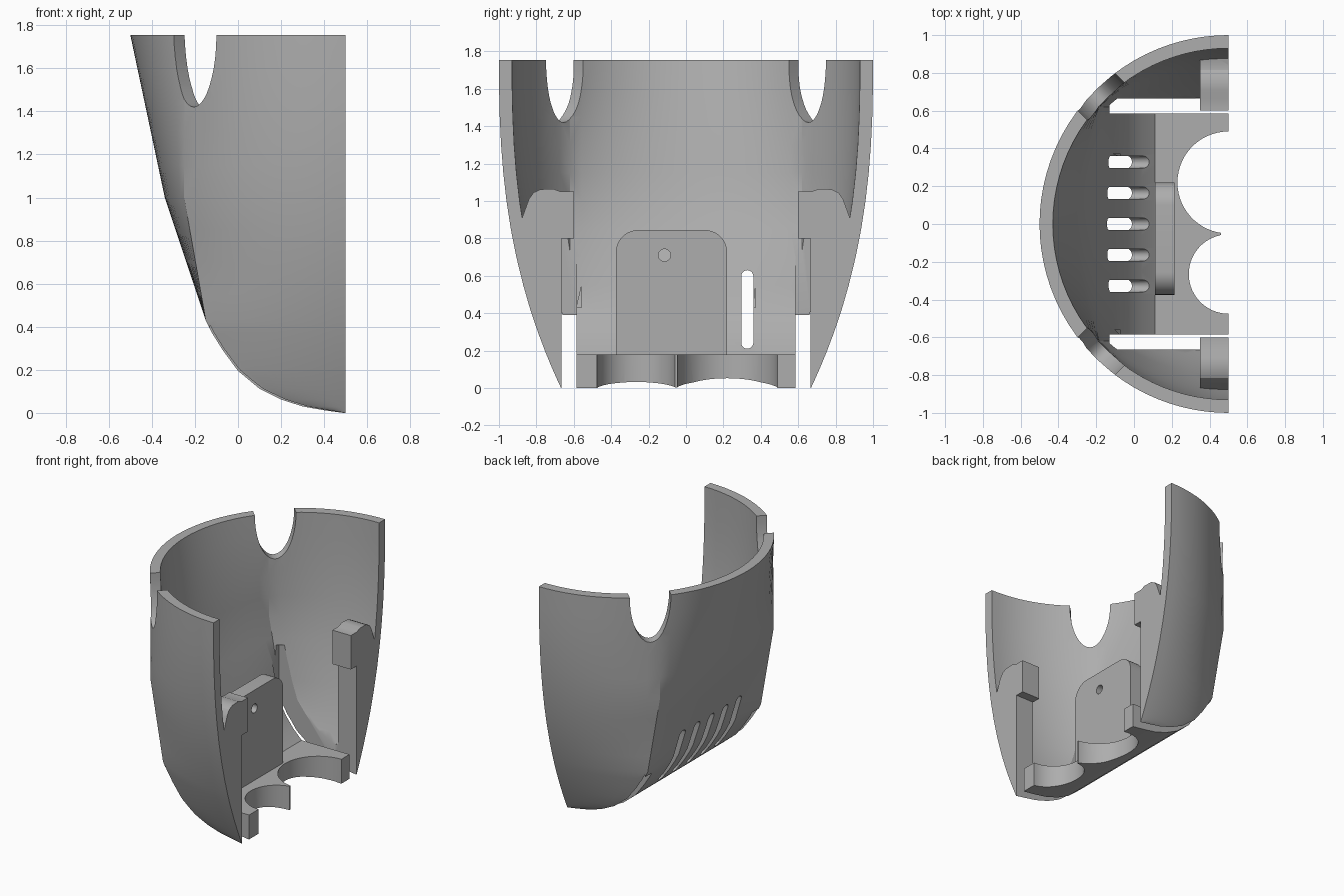
import bpy, bmesh, math
from mathutils import Vector

if "Cube" in bpy.data.objects:
    bpy.data.objects.remove(bpy.data.objects["Cube"])

TOP = 1.755
EDGE = 0.5        # open side of the shell


def mesh_object(name, bm):
    bmesh.ops.recalc_face_normals(bm, faces=bm.faces)
    me = bpy.data.meshes.new(name)
    bm.to_mesh(me)
    bm.free()
    ob = bpy.data.objects.new(name, me)
    bpy.context.collection.objects.link(ob)
    return ob


def loft(name, rings):
    """Closed solid through equal-length rings of points."""
    bm = bmesh.new()
    vs = [[bm.verts.new(p) for p in r] for r in rings]
    n = len(vs[0])
    for a, b in zip(vs, vs[1:]):
        for i in range(n):
            j = (i + 1) % n
            bm.faces.new((a[i], a[j], b[j], b[i]))
    bm.faces.new(vs[0][::-1])
    bm.faces.new(vs[-1])
    return mesh_object(name, bm)


def prism_x(name, profile, x0, x1):
    """Extrude a (y, z) profile along x."""
    return loft(name, [[(x, y, z) for y, z in profile] for x in (x0, x1)])


def arc(cy, cz, r, a0, a1, n=10):
    return [(cy + r * math.cos(math.radians(a0 + (a1 - a0) * i / n)),
             cz + r * math.sin(math.radians(a0 + (a1 - a0) * i / n))) for i in range(n + 1)]


def boolean(target, tool, op="DIFFERENCE"):
    m = target.modifiers.new("cut", "BOOLEAN")
    m.object, m.operation, m.solver = tool, op, "EXACT"
    bpy.context.view_layer.objects.active = target
    bpy.ops.object.modifier_apply(modifier=m.name)
    bpy.data.objects.remove(tool)


def interp(table, z):
    if z <= table[0][0]:
        return table[0][1]
    for (z0, v0), (z1, v1) in zip(table, table[1:]):
        if z <= z1:
            return v0 + (v1 - v0) * (z - z0) / (z1 - z0)
    return table[-1][1]


def half_width(z):
    u = max(0, 1 - z / TOP)
    return 0.668 + 0.332 * (1 - u ** 2.5)


def section(z, back, corner, yc, w, radius, reach=0):
    """Horizontal outline: curved sides, corners, gently bowed back."""
    side = []
    for i in range(12):
        t = i / 12
        k = 1 - (yc / w) ** 2
        side.append((EDGE + (corner - EDGE) * t, w * math.sqrt(1 - k * t * t)))
    drop = 1 - math.sqrt(1 - (yc / radius) ** 2)
    mid = []
    for i in range(21):
        y = yc * (1 - i / 10)
        d = (1 - math.sqrt(1 - (y / radius) ** 2)) / drop
        mid.append((back + (corner - back) * d, y))
    pts = side + mid + [(x, -y) for x, y in reversed(side)]
    if reach:
        pts = [(EDGE + reach, w)] + pts + [(EDGE + reach, -w)]
    return [(x, y, z) for x, y in pts]


# Outer body
heel = [(0, .49), (.012, .4), (.03, .3), (.062, .2), (.112, .1), (.195, 0),
        (.29, -.07), (.37, -.12), (.43, -.15)]
back = heel + [(1.0, -.34), (TOP, -.5)]
corner = heel + [(1.0, -.25), (TOP, -.25)]
levels = [z for z, x in heel] + [.55, .7, .85, 1.0, 1.15, 1.3, 1.45, 1.6, TOP]
shell = loft("heel_shell", [section(z, interp(back, z), interp(corner, z), .66,
                                    half_width(z), 1.0) for z in levels])

# Hollow, with a flat floor
inner_heel = [(.18, .11), (.25, .04), (.33, -.02), (.43, -.075)]
inner_back = inner_heel + [(1.0, -.27), (TOP, -.43)]
inner_corner = inner_heel + [(1.0, -.18), (TOP, -.193)]
levels = [z for z, x in inner_heel] + [.55, .7, .85, 1.0, 1.15, 1.3, 1.45, 1.6, TOP, TOP + .2]
hollow = loft("hollow", [section(z, interp(inner_back, z), interp(inner_corner, z), .62,
                                 half_width(z) - .07, .93, .2) for z in levels])

# Side pillars and mounting plate are left standing inside the hollow
for s in (1, -1):
    rib = [(.6, -.1), (.6, 1.05), (.67, 1.05), (.71, 1.065), (.78, 1.062),
           (.815, 1.045), (.84, 1.01), (.88, .9), (1.1, .85), (1.1, -.1)]
    boolean(hollow, prism_x("pillar", [(s * y, z) for y, z in rib], .35, .9))
plate = [(-.375, 0)] + arc(-.255, .725, .12, 180, 90) + arc(.1, .725, .12, 90, 0) + [(.22, 0)]
boolean(hollow, prism_x("plate", plate, .11, .215))
boolean(shell, hollow)

# Gaps between the floor and the sides
for s in (1, -1):
    gap = [(s * .585, -.2), (s * .665, -.2), (s * .665, .8), (s * .585, .8)]
    boolean(shell, prism_x("gap", gap, -.13, .8))

# Vent slots
for i in range(-2, 3):
    y = i * .164
    slot = arc(y, .598, .032, 0, 180) + arc(y, .242, .032, 180, 360)
    boolean(shell, prism_x("slot", slot, -.6, .1))

# Screw hole in the plate
boolean(shell, prism_x("hole", arc(-.115, .71, .033, 0, 345, 23), .05, .3))

# Round bites out of the floor edge, and the blunted point between them
for cy, r in ((.22, .27), (-.265, .21)):
    ring = arc(EDGE, cy, r, 0, 354, 59)
    boolean(shell, loft("bite", [[(x, y, z) for x, y in ring] for z in (-.2, .182)]))
tip = [(-.1, -.2), (0, -.2), (0, .182), (-.1, .182)]
boolean(shell, prism_x("tip", tip, .46, .8))

# Rounded notches in the rim, cut diagonally
for s in (1, -1):
    out = Vector((-1, s, 0)).normalized()
    along = Vector((1, s, 0)).normalized()
    u = [(.14, .2)] + [(-.14 * math.cos(math.radians(a)), -.335 * math.sin(math.radians(a)))
                       for a in range(180, -1, -9)] + [(-.14, .2)]
    rings = [[Vector((EDGE, 0, TOP)) + out * d + along * a + Vector((0, 0, h)) for a, h in u]
             for d in (.7, 1.3)]
    boolean(shell, loft("notch", rings))

# Finish
grey = bpy.data.materials.new("light_grey")
grey.use_nodes = True
colour = (.42, .42, .42, 1)
grey.diffuse_color = colour
grey.node_tree.nodes["Principled BSDF"].inputs["Base Color"].default_value = colour
shell.data.materials.clear()
shell.data.materials.append(grey)
for p in shell.data.polygons:
    p.material_index = 0
bpy.ops.object.select_all(action="DESELECT")
shell.select_set(True)
bpy.context.view_layer.objects.active = shell
bpy.ops.object.shade_smooth_by_angle(angle=math.radians(25))
